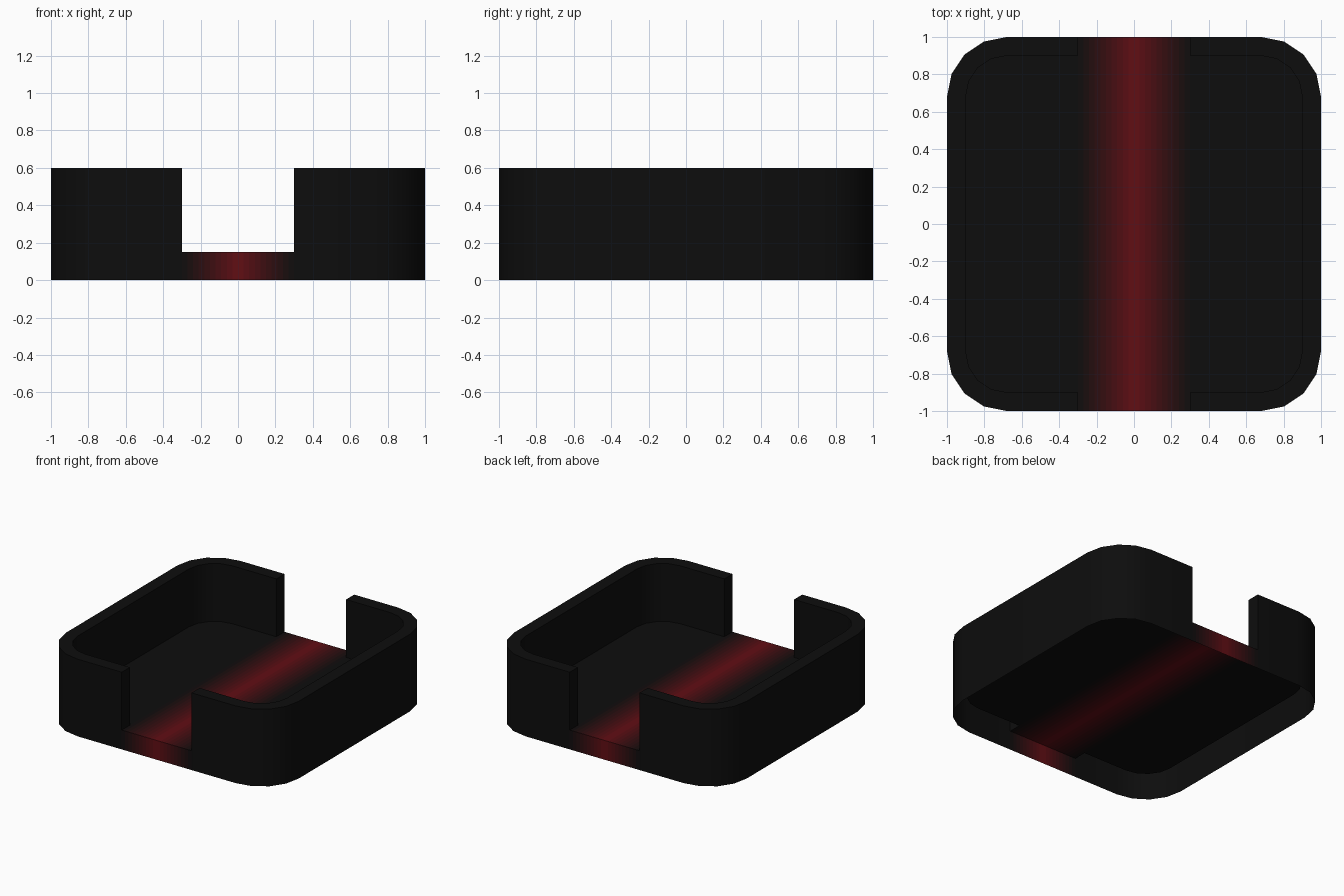
import bpy, bmesh, math

if "Cube" in bpy.data.objects:
    bpy.data.objects.remove(bpy.data.objects["Cube"])

H, FLOOR, GAP, WALL, RAD = 0.6, 0.15, 0.3, 0.1, 0.32


def material(name, rgb):
    m = bpy.data.materials.new(name)
    m.diffuse_color = (*rgb, 1)
    m.use_nodes = True
    m.node_tree.nodes["Principled BSDF"].inputs["Base Color"].default_value = m.diffuse_color
    return m


def finish(bm, name, mats):
    me = bpy.data.meshes.new(name)
    bm.to_mesh(me)
    bm.free()
    for m in mats:
        me.materials.append(m)
    ob = bpy.data.objects.new(name, me)
    bpy.context.collection.objects.link(ob)
    bpy.ops.object.select_all(action='DESELECT')
    ob.select_set(True)
    bpy.context.view_layer.objects.active = ob
    bpy.ops.object.shade_smooth_by_angle(angle=math.radians(30))
    return ob


def half_outline(inset):
    """Right half of the rounded square, from front gap edge round to back gap edge."""
    c, r, e = 1 - RAD, RAD - inset, 1 - inset
    pts = [(GAP, -e)]
    for cy, start in ((-c, -90), (c, 0)):
        for k in range(5):
            a = math.radians(start + 22.5 * k)
            pts.append((c + r * math.cos(a), cy + r * math.sin(a)))
    return pts + [(GAP, e)]


black = material("black", (0.004, 0.004, 0.004))

# Tray side: hollow wall (open underneath), rim and floor; mirrored to the left
bm = bmesh.new()
outer, inner = half_outline(0), half_outline(WALL)
rings = [[bm.verts.new((x, y, z)) for x, y in pts]
         for pts, z in ((outer, 0), (outer, H), (inner, H), (inner, FLOOR))]
for a, b in zip(rings, rings[1:]):
    for i in range(len(a) - 1):
        bm.faces.new((a[i], a[i + 1], b[i + 1], b[i]))
bm.faces.new(rings[3])
# Wall ends at the gaps
for i in (0, -1):
    v = bm.verts.new((*outer[i], FLOOR))
    cap = [rings[1][i], rings[2][i], rings[3][i], v]
    bm.faces.new(cap if i == 0 else cap[::-1])
side = finish(bm, "tray_side", [black])
side.modifiers.new("mirror", 'MIRROR').use_mirror_merge = False

# Glowing red stripe: floor strip with front and back lips, fading to black
STEPS = 10
mats = []
for k in range(STEPS):
    t = 1 - (k + 0.5) / STEPS
    srgb = [0.05 + t * (c - 0.05) for c in (0.40, 0.055, 0.08)]
    mats.append(material(f"red_fade_{k}", [((c + 0.055) / 1.055) ** 2.4 for c in srgb]))
bm = bmesh.new()
profile = [(-1, 0), (-1, FLOOR), (1, FLOOR), (1, 0)]
cols = [[bm.verts.new((GAP * k / STEPS, y, z)) for y, z in profile]
        for k in range(-STEPS, STEPS + 1)]
for k, (a, b) in enumerate(zip(cols, cols[1:])):
    for j in range(3):
        f = bm.faces.new((a[j], b[j], b[j + 1], a[j + 1]))
        f.material_index = k - STEPS if k >= STEPS else STEPS - 1 - k
finish(bm, "floor_stripe", mats)
